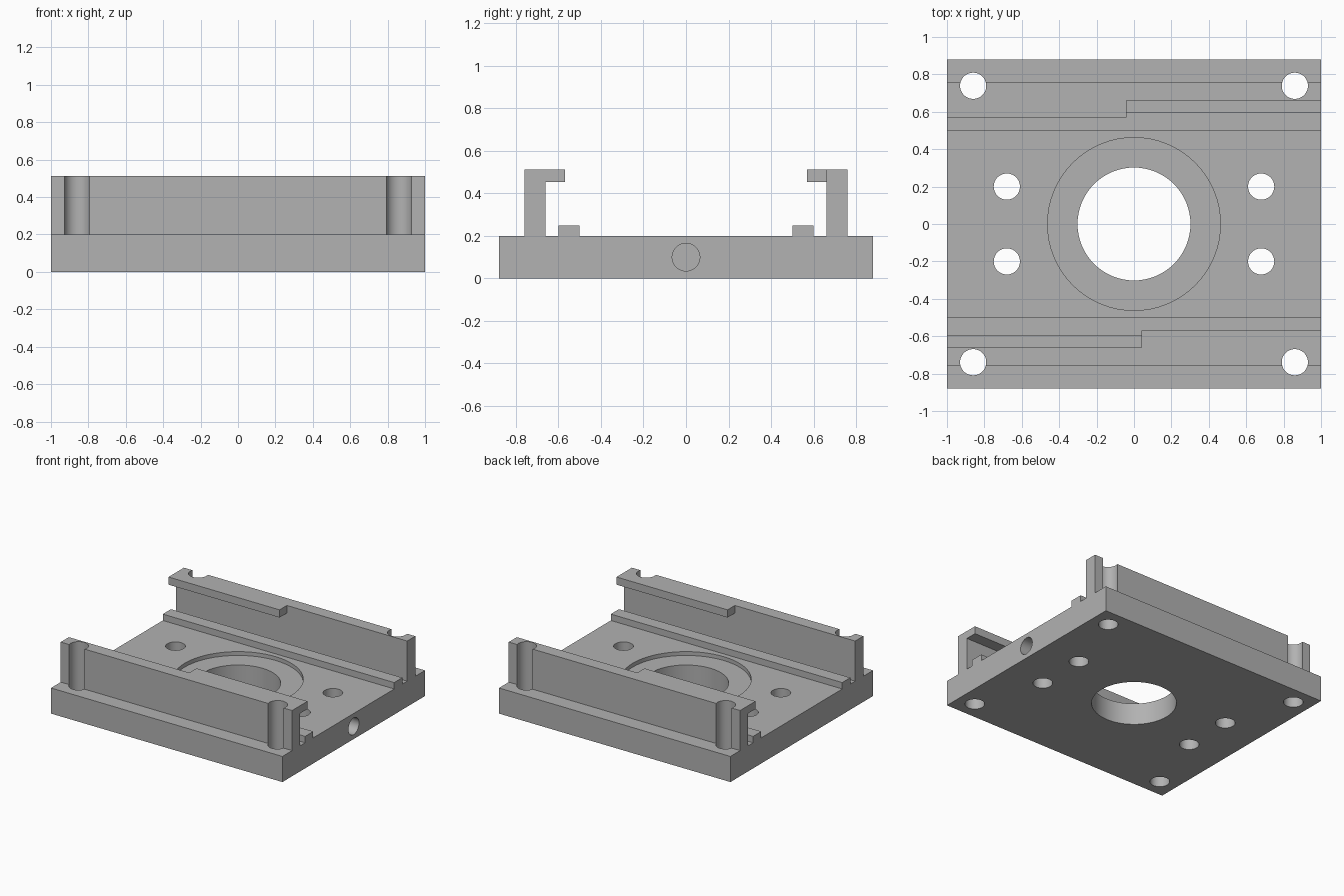
import bpy, bmesh, math
from mathutils import Matrix

if "Cube" in bpy.data.objects:
    bpy.data.objects.remove(bpy.data.objects["Cube"], do_unlink=True)

LENGTH, HALF_DEPTH, PLATE, TOP = 2.0, 0.88, 0.2, 0.513
WALL_IN, WALL_OUT = 0.66, 0.76

grey = bpy.data.materials.new("machined grey")
grey.use_nodes = True
grey.diffuse_color = (0.445, 0.445, 0.445, 1)
grey.node_tree.nodes["Principled BSDF"].inputs["Base Color"].default_value = grey.diffuse_color


def add_object(name, bm):
    bmesh.ops.recalc_face_normals(bm, faces=bm.faces)
    mesh = bpy.data.meshes.new(name)
    bm.to_mesh(mesh)
    bm.free()
    mesh.materials.append(grey)
    obj = bpy.data.objects.new(name, mesh)
    bpy.context.collection.objects.link(obj)
    return obj


def extrude_profile(name, points, x0, x1):
    """Extrude a y-z outline along x."""
    bm = bmesh.new()
    face = bm.faces.new([bm.verts.new((x0, y, z)) for y, z in points])
    moved = bmesh.ops.extrude_face_region(bm, geom=[face])["geom"]
    bmesh.ops.translate(bm, vec=(x1 - x0, 0, 0),
                        verts=[v for v in moved if isinstance(v, bmesh.types.BMVert)])
    return add_object(name, bm)


def cylinder(name, centre, radius, depth, along_x=False):
    bm = bmesh.new()
    turn = Matrix.Rotation(math.pi / 2, 4, "Y") if along_x else Matrix()
    bmesh.ops.create_cone(bm, cap_ends=True, segments=64, radius1=radius, radius2=radius,
                          depth=depth, matrix=Matrix.Translation(centre) @ turn)
    return add_object(name, bm)


def combine(target, tool, operation):
    """Apply a boolean and discard the tool."""
    tool.hide_render = True
    mod = target.modifiers.new(operation, "BOOLEAN")
    mod.operation, mod.solver, mod.object = operation, "EXACT", tool
    bpy.context.view_layer.objects.active = target
    bpy.ops.object.modifier_apply(modifier=mod.name)
    bpy.data.objects.remove(tool, do_unlink=True)


# Base plate with its two low guide strips and two tall side walls
half = [(HALF_DEPTH, 0), (HALF_DEPTH, PLATE), (WALL_OUT, PLATE), (WALL_OUT, TOP),
        (WALL_IN, TOP), (WALL_IN, PLATE), (0.6, PLATE), (0.6, 0.25),
        (0.5, 0.25), (0.5, PLATE)]
outline = half + [(-y, z) for y, z in reversed(half)]
carriage = extrude_profile("slide_carriage", outline, -LENGTH / 2, LENGTH / 2)

# Overhanging lips, each on the opposite half of its wall
for side in (1, -1):
    ys = (side * 0.57, side * (WALL_IN + 0.005))
    lip = extrude_profile("wall_lip", [(ys[0], 0.453), (ys[1], 0.453), (ys[1], TOP), (ys[0], TOP)],
                          -side * LENGTH / 2, -side * 0.04)
    combine(carriage, lip, "UNION")

# Central bore with a shallow counterbore
combine(carriage, cylinder("bore_cutter", (0, 0, 0), 0.302, 1), "DIFFERENCE")
combine(carriage, cylinder("counterbore_cutter", (0, 0, PLATE + 0.02), 0.462, 0.1), "DIFFERENCE")

# Corner holes that bite into the walls, and inner mounting holes
for sx in (1, -1):
    for sy in (1, -1):
        for x, y in ((0.86, 0.739), (0.68, 0.2)):
            combine(carriage, cylinder("hole_cutter", (sx * x, sy * y, 0), 0.07, 2), "DIFFERENCE")

# Blind hole in one end of the plate
combine(carriage, cylinder("end_hole_cutter", (1, 0, 0.1), 0.065, 0.6, True), "DIFFERENCE")

for poly in carriage.data.polygons:
    poly.material_index = 0
bpy.ops.object.select_all(action="DESELECT")
carriage.select_set(True)
bpy.context.view_layer.objects.active = carriage
bpy.ops.object.shade_smooth_by_angle(angle=math.radians(30))
